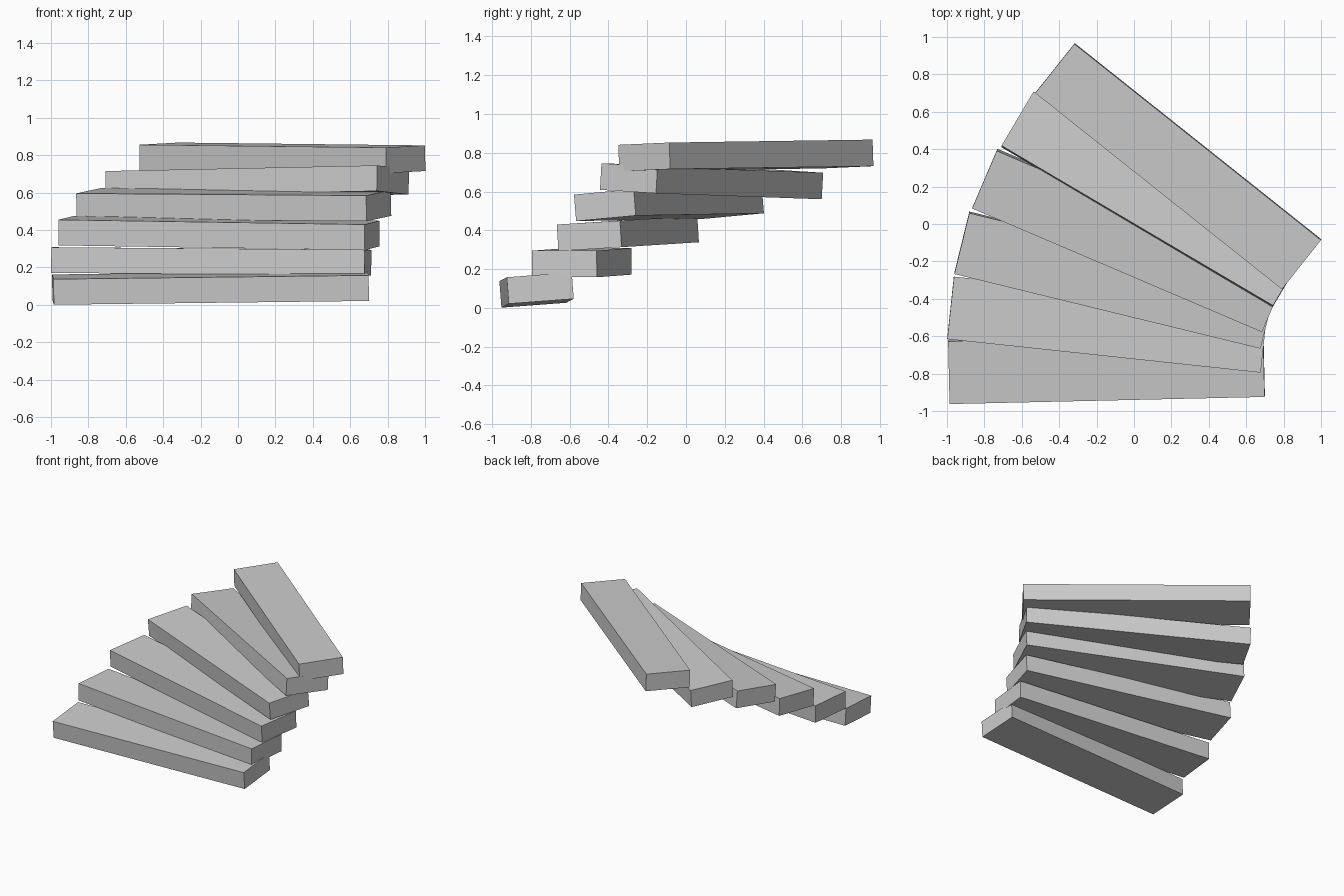
import bpy
from math import radians, atan
from mathutils import Matrix

if "Cube" in bpy.data.objects:
    bpy.data.objects.remove(bpy.data.objects["Cube"])

LENGTH, WIDTH, HEIGHT = 1.685, 0.336, 0.137


def slab(name, centre, turn, slope_long, slope_wide):
    """Box turned about z, with small rises along its length and width."""
    bpy.ops.mesh.primitive_cube_add(size=1)
    ob = bpy.context.object
    ob.name = name
    ob.matrix_world = (Matrix.Translation(centre)
                       @ Matrix.Rotation(radians(turn), 4, 'Z')
                       @ Matrix.Rotation(-atan(slope_long), 4, 'Y')
                       @ Matrix.Rotation(atan(slope_wide), 4, 'X')
                       @ Matrix.Diagonal((LENGTH, WIDTH, HEIGHT, 1)))
    return ob


# Fanned, slightly uneven stair steps from bottom to top
steps = [
    ((-0.147, -0.771, 0.092), 1.3, 0.012, 0.075),
    ((-0.143, -0.538, 0.233), -6.1, -0.008, 0.0),
    ((-0.102, -0.300, 0.384), -13.7, -0.015, 0.06),
    ((-0.023, -0.088, 0.536), -23.1, -0.007, 0.085),
    ((0.102, 0.132, 0.653), -30.5, 0.018, -0.055),
    ((0.237, 0.309, 0.786), -38.5, -0.009, 0.035),
]
for i, step in enumerate(steps, 1):
    slab(f"stair_step_{i}", *step)
